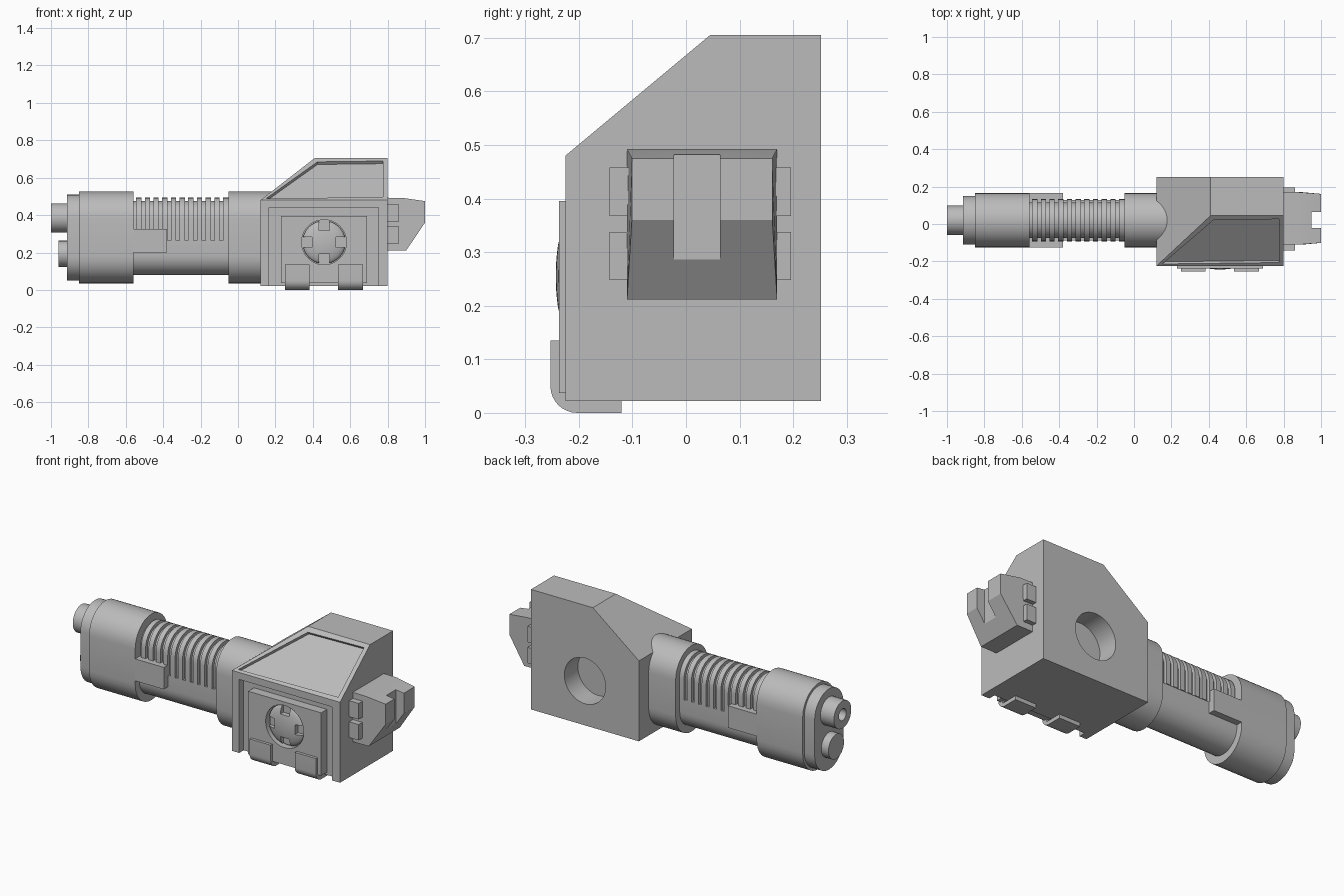
import bpy, bmesh
from math import sin, cos, pi
from mathutils import Vector

cube = bpy.data.objects.get("Cube")
if cube:
    bpy.data.objects.remove(cube, do_unlink=True)

grey = bpy.data.materials.new("plain_grey")
grey.use_nodes = True
grey.diffuse_color = (0.5, 0.5, 0.5, 1)
grey.node_tree.nodes["Principled BSDF"].inputs["Base Color"].default_value = (0.5, 0.5, 0.5, 1)

BARREL_Y, LOW_Z, HIGH_Z = 0.02, 0.18, 0.38
DIAL_X, DIAL_Z = 0.46, 0.255


def finish(name, bm):
    bmesh.ops.recalc_face_normals(bm, faces=bm.faces)
    mesh = bpy.data.meshes.new(name)
    bm.to_mesh(mesh)
    bm.free()
    mesh.materials.append(grey)
    obj = bpy.data.objects.new(name, mesh)
    bpy.context.collection.objects.link(obj)
    return obj


def prism(name, outline, axis, start, end):
    """Extrude a 2D outline along x (outline is y, z) or y (outline is x, z)."""
    bm = bmesh.new()
    verts = [bm.verts.new((start, u, v) if axis == "x" else (u, start, v)) for u, v in outline]
    face = bm.faces.new(verts)
    new = bmesh.ops.extrude_face_region(bm, geom=[face])["geom"]
    shift = Vector((end - start, 0, 0)) if axis == "x" else Vector((0, end - start, 0))
    bmesh.ops.translate(bm, vec=shift, verts=[g for g in new if isinstance(g, bmesh.types.BMVert)])
    return finish(name, bm)


def box(name, x, y, z):
    return prism(name, [(x[0], z[0]), (x[1], z[0]), (x[1], z[1]), (x[0], z[1])], "y", *y)


def arc(u, v, r, start, end, steps=16):
    angles = [start + (end - start) * i / steps for i in range(steps + 1)]
    return [(u + r * cos(a), v + r * sin(a)) for a in angles]


def circle(u, v, r):
    return arc(u, v, r, 0, 2 * pi, 48)[:-1]


def stadium(r):
    return arc(BARREL_Y, HIGH_Z, r, 0, pi) + arc(BARREL_Y, LOW_Z, r, pi, 2 * pi)


def arch(r, base):
    return arc(BARREL_Y, HIGH_Z, r, 0, pi) + [(BARREL_Y - r, base), (BARREL_Y + r, base)]


def cut(obj, *cutters):
    bpy.context.view_layer.objects.active = obj
    for cutter in cutters:
        mod = obj.modifiers.new("cut", "BOOLEAN")
        mod.operation = "DIFFERENCE"
        mod.solver = "EXACT"
        mod.object = cutter
        bpy.ops.object.modifier_apply(modifier=mod.name)
        bpy.data.objects.remove(cutter, do_unlink=True)


# Housing: block with sloped front and side, and a sunken panel on the front slope
left, right, front, back = 0.12, 0.80, -0.225, 0.252
bm = bmesh.new()
for x in (left, right):
    for y in (front, back):
        bm.verts.new((x, y, 0.022))
        bm.verts.new((x, y, 0.48))
for x in (0.41, right):
    for y in (0.045, back):
        bm.verts.new((x, y, 0.705))
bmesh.ops.convex_hull(bm, input=bm.verts)
bmesh.ops.dissolve_limit(bm, angle_limit=0.02, verts=bm.verts, edges=bm.edges)
bmesh.ops.recalc_face_normals(bm, faces=bm.faces)
slope = [f for f in bm.faces if f.normal.y < -0.3 and f.normal.z > 0.3]
bmesh.ops.inset_region(bm, faces=slope, thickness=0.035)
bmesh.ops.inset_region(bm, faces=slope, thickness=0.0005, depth=-0.018)
housing = finish("housing", bm)
cut(housing,
    box("front_recess", (0.165, 0.75), (-0.4, -0.185), (-0.1, 0.44)),
    prism("back_hole", circle(DIAL_X, 0.275, 0.13), "y", 0.13, 0.4))

# Front panel with a slotted dome in a round well
panel = box("front_panel", (0.23, 0.69), (-0.237, -0.18), (0.037, 0.395))
cut(panel, prism("dial_well", circle(DIAL_X, DIAL_Z, 0.12), "y", -0.4, -0.2))

bm = bmesh.new()
bmesh.ops.create_uvsphere(bm, u_segments=48, v_segments=24, radius=0.115)
for v in bm.verts:
    v.co = (DIAL_X + v.co.x, -0.212 + v.co.y * 0.27, DIAL_Z + v.co.z)
dial = finish("dial_dome", bm)
slots = []
for i in range(4):
    cx = DIAL_X + 0.092 * round(cos(i * pi / 2))
    cz = DIAL_Z + 0.092 * round(sin(i * pi / 2))
    slots.append(box("slot", (cx - 0.028, cx + 0.028), (-0.4, -0.208), (cz - 0.028, cz + 0.028)))
cut(dial, *slots)

# Bottom clips wrapping under the front edge
for name, x0 in (("right_clip", 0.25), ("left_clip", 0.535)):
    outline = [(-0.12, 0.022), (-0.12, 0)] + arc(-0.203, 0.05, 0.05, 1.5 * pi, pi, 8)
    outline += [(-0.253, 0.135), (-0.22, 0.135), (-0.22, 0.022)]
    prism(name, outline, "x", x0, x0 + 0.133)

# Rear sight block with a slot, tapered at its end, and small side blocks
block = prism("end_block", [(0.79, 0.493), (0.88, 0.492), (1, 0.475), (1, 0.36), (0.9, 0.212), (0.79, 0.212)],
              "y", -0.11, 0.17)
for v in block.data.vertices:
    if v.co.x > 0.95:
        v.co.y += 0.009 if v.co.y < 0 else -0.009
cut(block, box("end_slot", (0.95, 1.1), (-0.022, 0.063), (0.1, 0.6)))
for side, y in (("front", (-0.143, -0.1)), ("back", (0.16, 0.196))):
    for level, z in (("upper", (0.367, 0.458)), ("lower", (0.248, 0.338))):
        box(f"{side}_{level}_side_block", (0.79, 0.86), y, z)

# Barrel: collar, lower tube, ribbed upper core
prism("collar", stadium(0.145), "x", -0.05, 0.25)
lower = arc(BARREL_Y, LOW_Z + 0.007, 0.108, pi, 2 * pi)
lower += [(BARREL_Y + 0.108, 0.265), (BARREL_Y - 0.108, 0.265)]
prism("lower_tube", lower, "x", -0.6, 0)
prism("rib_core", arch(0.095, 0.25), "x", -0.6, 0)
for i in range(11):
    x = -0.545 + i * 0.0465
    prism(f"rib_{i + 1}", arch(0.113, 0.265), "x", x, x + 0.028)

# Muzzle: shell, side tabs, end step and two nozzles
prism("muzzle_shell", stadium(0.145), "x", -0.85, -0.56)
box("muzzle_side_tabs", (-0.57, -0.38), (BARREL_Y - 0.145, BARREL_Y + 0.145), (0.2, 0.325))
prism("muzzle_step", stadium(0.13), "x", -0.915, -0.84)
upper = prism("upper_nozzle", circle(BARREL_Y, 0.385, 0.078), "x", -1, -0.9)
cut(upper, prism("bore", circle(BARREL_Y, 0.385, 0.033), "x", -1.1, -0.93))
prism("lower_nozzle", circle(BARREL_Y, 0.193, 0.07), "x", -0.96, -0.9)

# Smooth the curved walls and keep hard edges
bpy.ops.object.select_all(action="DESELECT")
for obj in bpy.context.collection.objects:
    if obj.type == "MESH":
        obj.select_set(True)
        bpy.context.view_layer.objects.active = obj
bpy.ops.object.shade_smooth_by_angle(angle=0.5)
